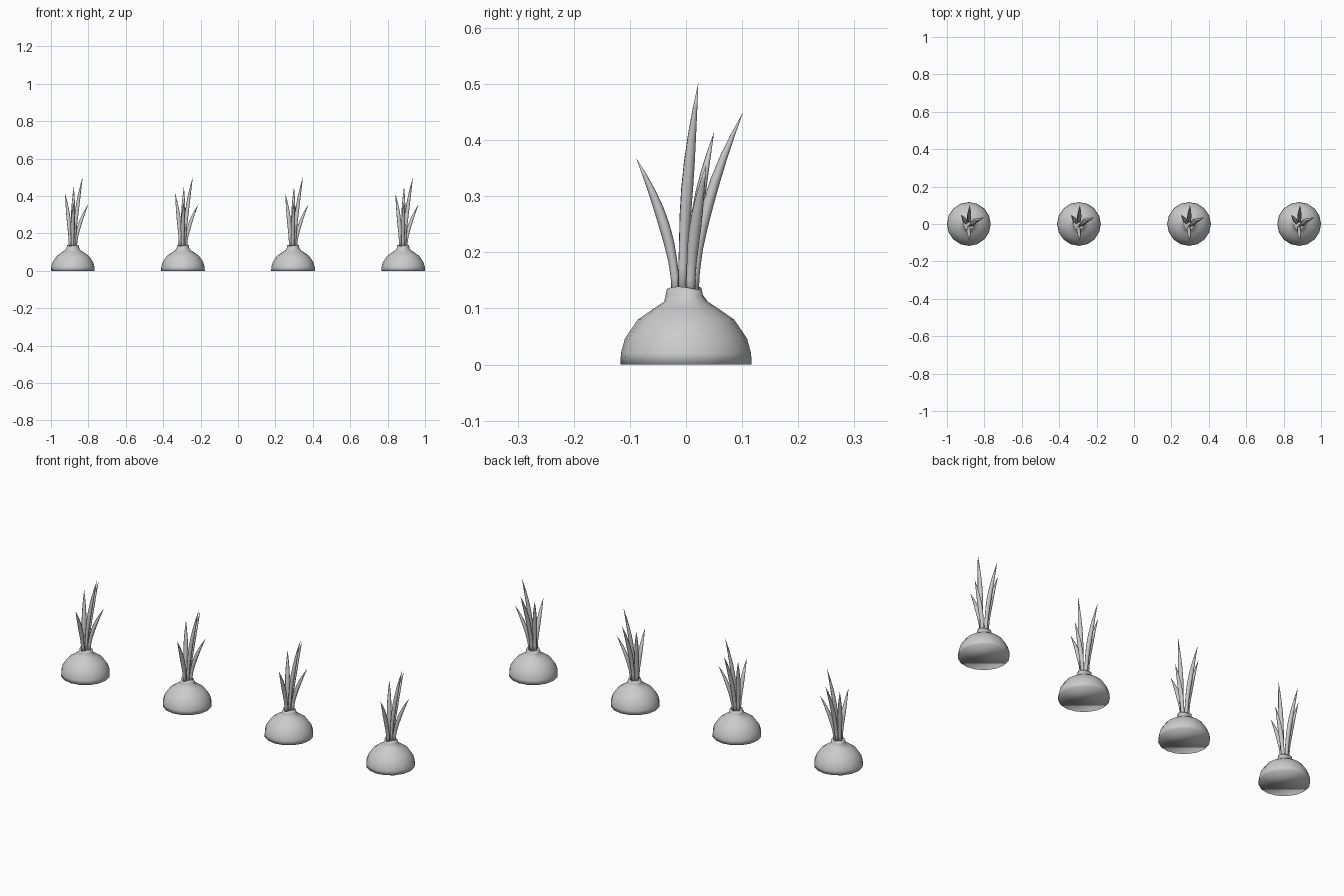
import bpy, bmesh, math
from mathutils import Vector

cube = bpy.data.objects.get("Cube")
if cube:
    bpy.data.objects.remove(cube)

grey = bpy.data.materials.new("plain grey")
grey.use_nodes = True
colour = (0.6, 0.6, 0.6, 1)
grey.diffuse_color = colour
grey.node_tree.nodes["Principled BSDF"].inputs["Base Color"].default_value = colour


def finish(name, bm):
    """Turn a bmesh into a smooth mesh with the shared material."""
    bmesh.ops.recalc_face_normals(bm, faces=bm.faces)
    for f in bm.faces:
        f.smooth = True
    mesh = bpy.data.meshes.new(name)
    bm.to_mesh(mesh)
    bm.free()
    mesh.materials.append(grey)
    return mesh


def skin(bm, rings):
    """Bridge successive rings of vertices with quads."""
    for a, b in zip(rings, rings[1:]):
        n = len(a)
        for i in range(n):
            j = (i + 1) % n
            bm.faces.new((a[i], a[j], b[j], b[i]))


def bulb_mesh():
    # Half bulb with a narrow, uneven collar around the stalks
    profile = [(0.117, 0), (0.116, 0.02), (0.109, 0.046), (0.086, 0.08),
               (0.056, 0.101), (0.039, 0.112), (0.033, 0.124),
               (0.031, 0.136), (0.022, 0.134)]
    sides = 16
    bm = bmesh.new()
    rings = []
    for k, (r, z) in enumerate(profile):
        ring = []
        for i in range(sides):
            a = math.tau * i / sides
            wobble = 0.003 * math.sin(3 * a) if k >= 6 else 0
            lift = 0.003 * math.cos(2 * a + 1) if k >= 7 else 0
            ring.append(bm.verts.new(((r + wobble) * math.cos(a),
                                      (r + wobble) * math.sin(a), z + lift)))
        rings.append(ring)
    skin(bm, rings)
    bm.faces.new(rings[0])
    bm.faces.new(rings[-1])
    return finish("bulb", bm)


def leaf_mesh(base, tip):
    # Slender stalk that bends outwards and narrows to a point
    radii = [0.009, 0.009, 0.0095, 0.011, 0.0115, 0.0105, 0.008, 0.0045]
    base, tip = Vector((*base, 0.125)), Vector(tip)

    def point(t):
        p = base.lerp(tip, t ** 1.8)
        p.z = base.z + (tip.z - base.z) * t
        return p

    out = Vector((tip.x - base.x, tip.y - base.y, 0)).normalized()
    side = Vector((-out.y, out.x, 0))
    bm = bmesh.new()
    rings = []
    for k, r in enumerate(radii):
        t = k / len(radii)
        along = (point(t + 0.02) - point(max(t - 0.02, 0))).normalized()
        across = side.cross(along)
        ring = []
        for i in range(8):
            a = math.tau * i / 8
            offset = side * math.cos(a) * r + across * math.sin(a) * r * 0.85
            ring.append(bm.verts.new(point(t) + offset))
        rings.append(ring)
    skin(bm, rings)
    bm.faces.new(rings[0])
    apex = bm.verts.new(tip)
    last = rings[-1]
    for i in range(8):
        bm.faces.new((last[i], last[(i + 1) % 8], apex))
    return finish("leaf", bm)


# Leaves: root position and tip
leaves = {
    "tall_leaf": ((0.008, -0.006), (0.053, 0.022, 0.503)),
    "back_leaf": ((0.0, 0.015), (0.005, 0.102, 0.45)),
    "right_leaf": ((-0.014, 0.008), (-0.042, 0.05, 0.414)),
    "left_leaf": ((0.015, 0.008), (0.083, 0.036, 0.356)),
    "front_leaf": ((-0.002, -0.018), (0.004, -0.089, 0.368)),
}
parts = {"bulb": bulb_mesh()}
for name, (base, tip) in leaves.items():
    parts[name] = leaf_mesh(base, tip)

# Four identical plants in a row
for n in range(4):
    for name, mesh in parts.items():
        obj = bpy.data.objects.new(f"{name}_{n + 1}", mesh)
        obj.location.x = (n - 1.5) * 0.5887
        bpy.context.collection.objects.link(obj)
